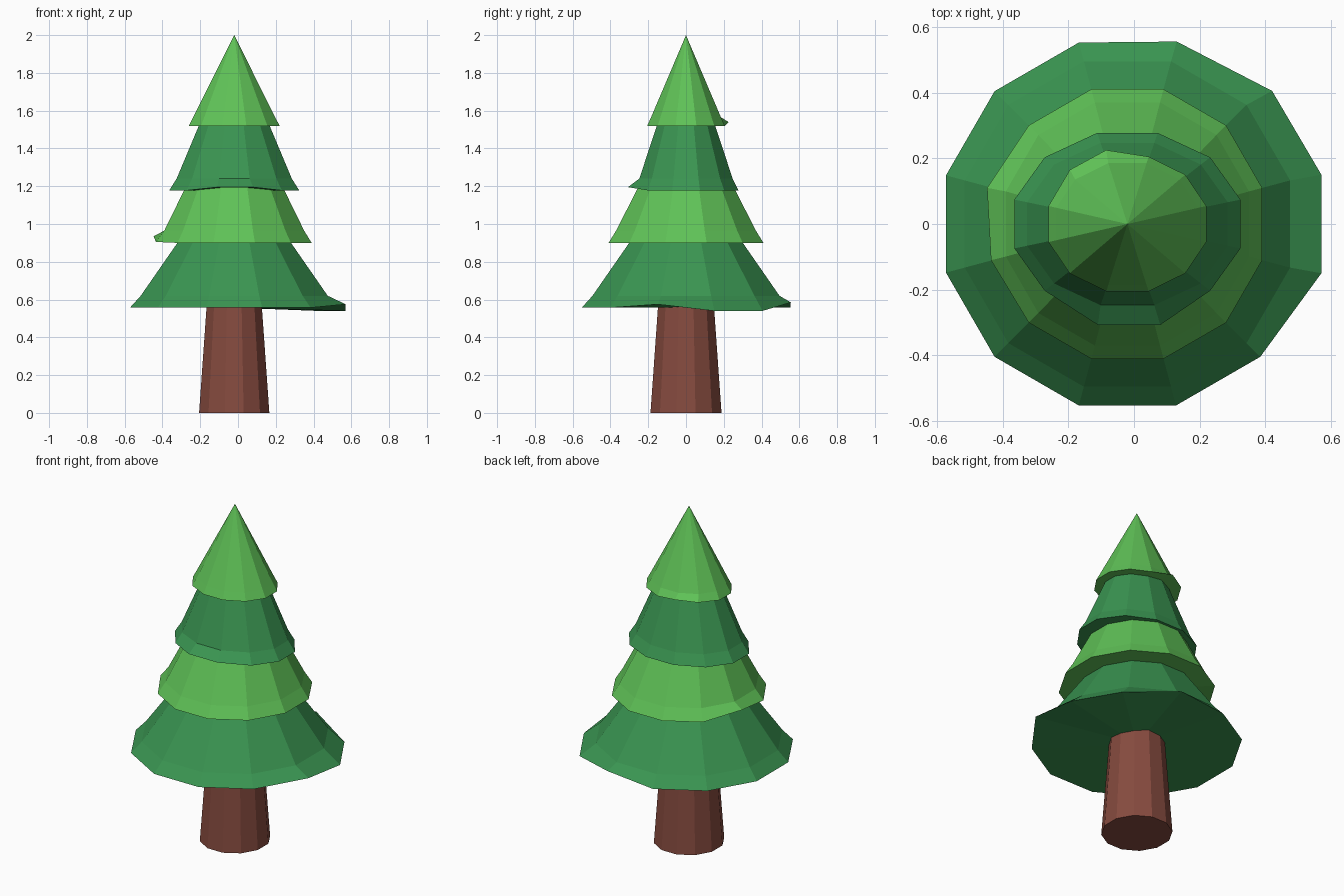
import bpy
import bmesh
from math import cos, sin, radians

cube = bpy.data.objects.get("Cube")
if cube:
    bpy.data.objects.remove(cube, do_unlink=True)

SIDES = 12
CENTRE_X = -0.02
APOTHEM = cos(radians(180 / SIDES))


def material(name, rgb):
    mat = bpy.data.materials.new(name)
    mat.use_nodes = True
    mat.diffuse_color = (*rgb, 1)
    mat.node_tree.nodes["Principled BSDF"].inputs["Base Color"].default_value = (*rgb, 1)
    return mat


light_green = material("light green", (0.115, 0.54, 0.095))
dark_green = material("dark green", (0.042, 0.30, 0.083))
bark_brown = material("bark brown", (0.24, 0.070, 0.050))


def loft(name, mat, rings, bent=None):
    """Stack twelve-sided rings (x half-width, y half-width, z); bent moves rim corners."""
    bm = bmesh.new()
    loops = []
    for rx, ry, z in rings:
        angles = [radians(360 * (k + 0.5) / SIDES) for k in range(SIDES)]
        loops.append([bm.verts.new((CENTRE_X + rx / APOTHEM * cos(a),
                                    ry / APOTHEM * sin(a), z)) for a in angles])
    for corner, place in (bent or {}).items():
        loops[0][corner].co = place
    for low, high in zip(loops, loops[1:]):
        for k in range(SIDES):
            n = (k + 1) % SIDES
            bm.faces.new((low[k], low[n], high[n], high[k]))
    # Fan caps keep the bent undersides tidy
    for loop, z in ((loops[0], rings[0][2]), (loops[-1], rings[-1][2])):
        hub = bm.verts.new((CENTRE_X, 0, z))
        for k in range(SIDES):
            bm.faces.new((loop[k], loop[(k + 1) % SIDES], hub))
    bmesh.ops.remove_doubles(bm, verts=bm.verts, dist=0.0005)
    bmesh.ops.recalc_face_normals(bm, faces=bm.faces)
    mesh = bpy.data.meshes.new(name)
    bm.to_mesh(mesh)
    bm.free()
    mesh.materials.append(mat)
    obj = bpy.data.objects.new(name, mesh)
    bpy.context.collection.objects.link(obj)
    return obj


# Tapered trunk
loft("trunk", bark_brown, [(0.186, 0.188, 0), (0.145, 0.147, 0.58)])

# Foliage tiers, each with a flared rim and a few bent corners
loft("bottom_foliage", dark_green,
     [(0.552, 0.552, 0.557), (0.495, 0.495, 0.62), (0.28, 0.28, 0.93)],
     {0: (0.57, 0.15, 0.54), 1: (0.42, 0.405, 0.54),
      2: (0.13, 0.555, 0.585), 11: (0.57, -0.15, 0.575)})

loft("lower_middle_foliage", light_green,
     [(0.41, 0.41, 0.9), (0.37, 0.37, 0.965), (0.25, 0.245, 1.21)],
     {5: (-0.447, 0.11, 0.935), 6: (-0.435, -0.11, 0.905)})

loft("upper_middle_foliage", dark_green,
     [(0.344, 0.277, 1.178), (0.305, 0.247, 1.24), (0.175, 0.145, 1.55)],
     {8: (-0.11, -0.307, 1.195), 9: (0.08, -0.307, 1.195)})

loft("top_foliage", light_green,
     [(0.24, 0.205, 1.52), (0.217, 0.185, 1.565), (0.0001, 0.0001, 2)],
     {3: (-0.085, 0.225, 1.54), 4: (-0.195, 0.165, 1.53)})
